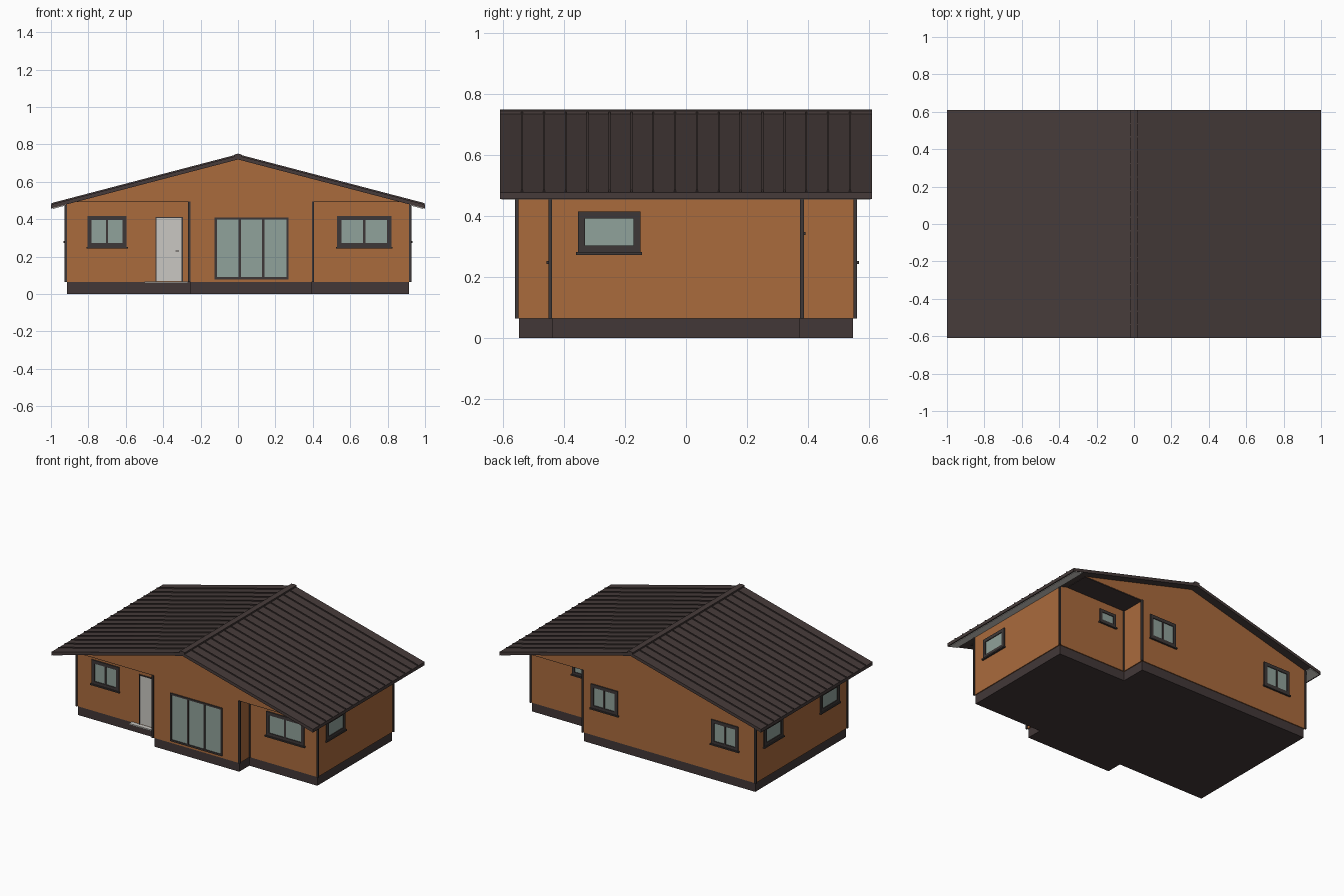
import bpy
import bmesh
from mathutils import Vector

if "Cube" in bpy.data.objects:
    bpy.data.objects.remove(bpy.data.objects["Cube"], do_unlink=True)


def material(name, rgb):
    m = bpy.data.materials.new(name)
    m.use_nodes = True
    m.diffuse_color = (*rgb, 1)
    m.node_tree.nodes["Principled BSDF"].inputs["Base Color"].default_value = (*rgb, 1)
    return m


ORANGE = material("orange render", (0.40, 0.145, 0.046))
ROOF = material("brown roof metal", (0.061, 0.044, 0.042))
BASE = material("dark brown plinth", (0.054, 0.039, 0.039))
TRIM = material("charcoal trim", (0.047, 0.039, 0.038))
GLASS = material("grey green glass", (0.28, 0.36, 0.325))
WHITE = material("off white", (0.59, 0.575, 0.54))


def finish(name, bm, mats):
    bmesh.ops.recalc_face_normals(bm, faces=bm.faces)
    mesh = bpy.data.meshes.new(name)
    bm.to_mesh(mesh)
    bm.free()
    for m in mats:
        mesh.materials.append(m)
    ob = bpy.data.objects.new(name, mesh)
    bpy.context.scene.collection.objects.link(ob)
    return ob


def prism(name, points, shift, mat):
    """Extrude a closed 3D outline along a vector."""
    bm = bmesh.new()
    face = bm.faces.new([bm.verts.new(p) for p in points])
    ext = bmesh.ops.extrude_face_region(bm, geom=[face], use_keep_orig=True)
    moved = [g for g in ext["geom"] if isinstance(g, bmesh.types.BMVert)]
    bmesh.ops.translate(bm, vec=shift, verts=moved)
    return finish(name, bm, [mat])


def add_box(bm, lo, hi, index=0, place=lambda p: p):
    verts = bmesh.ops.create_cube(bm, size=1)["verts"]
    for v in verts:
        v.co = place(Vector([lo[i] + (v.co[i] + 0.5) * (hi[i] - lo[i]) for i in range(3)]))
    for f in {f for v in verts for f in v.link_faces}:
        f.material_index = index


def box(name, lo, hi, mat):
    bm = bmesh.new()
    add_box(bm, lo, hi)
    return finish(name, bm, [mat])


# Shared sizes
HALF_X, FRONT, BACK = 0.92, -0.555, 0.555
FRONT_IN, BACK_IN = -0.445, 0.38
BAY_L, BAY_R = -0.26, 0.40
PLINTH, EAVE, SLOPE, PEAK = 0.063, 0.495, 0.262, 0.74
DEPTH = 0.61


def plan(d):
    """Footprint outline, inset by d."""
    w = HALF_X - d
    return [(-w, FRONT_IN + d), (BAY_L + d, FRONT_IN + d), (BAY_L + d, FRONT + d),
            (BAY_R - d, FRONT + d), (BAY_R - d, FRONT_IN + d), (w, FRONT_IN + d),
            (w, BACK_IN - d), (BAY_R - d, BACK_IN - d), (BAY_R - d, BACK - d), (-w, BACK - d)]


# Plinth, walls and gable block
prism("plinth", [(x, y, 0) for x, y in plan(0.006)], (0, 0, PLINTH), BASE)
prism("walls", [(x, y, PLINTH) for x, y in plan(0)], (0, 0, EAVE - PLINTH), ORANGE)
prism("gable", [(-0.88, FRONT, EAVE), (0.88, FRONT, EAVE), (0, FRONT, PEAK - 0.015)],
      (0, BACK - FRONT, 0), ORANGE)

# Dark ceilings over the recessed corners
for name, x0, x1, y0, y1 in [("front_right_ceiling", -0.86, BAY_L, FRONT, FRONT_IN),
                             ("front_left_ceiling", BAY_R, 0.86, FRONT, FRONT_IN),
                             ("back_left_ceiling", BAY_R, 0.86, BACK_IN, BACK)]:
    box(name, (x0, y0 + 0.002, EAVE - 0.004), (x1, y1 - 0.002, EAVE + 0.001), BASE)

# Corner strips
bm = bmesh.new()
for x, y in plan(-0.001):
    top = 0.475 if abs(x) > 0.9 else EAVE
    add_box(bm, (x - 0.006, y - 0.006, PLINTH), (x + 0.006, y + 0.006, top))
finish("corner_strips", bm, [TRIM])


# Roof slab, ridge cap and standing seams
def roof_z(x, drop=0.0):
    return PEAK - SLOPE * abs(x) - drop


outline = [(-1, 0), (0, 0), (1, 0), (1, 0.021), (0, 0.021), (-1, 0.021)]
prism("roof", [(x, -DEPTH, roof_z(x, d)) for x, d in outline], (0, 2 * DEPTH, 0), ROOF)
cap = [(-0.02, 0.002), (-0.02, -0.011), (0, -0.01), (0.02, -0.011), (0.02, 0.002)]
prism("ridge_cap", [(x, -DEPTH, roof_z(x, d)) for x, d in cap], (0, 2 * DEPTH, 0), ROOF)

bm = bmesh.new()
panels = 17
for side in (-1, 1):
    for i in range(1, panels):
        y = -DEPTH + 2 * DEPTH * i / panels
        add_box(bm, (0.015, y - 0.003, -0.002), (0.998, y + 0.003, 0.007), 0,
                lambda p: Vector((side * p.x, p.y, roof_z(p.x) + p.z)))
finish("roof_seams", bm, [ROOF])

# Fascia boards and pale eave linings
for side, name in ((-1, "right"), (1, "left")):
    box(name + "_fascia", (side * 0.992, -DEPTH, 0.456), (side * 1.0, DEPTH, 0.477), ROOF)
    lining = [(0.922, 0.019), (0.99, 0.019), (0.99, 0.026), (0.922, 0.026)]
    prism(name + "_eave_lining", [(side * x, -DEPTH + 0.005, roof_z(x, d)) for x, d in lining],
          (0, 2 * DEPTH - 0.01, 0), WHITE)


# Windows: u runs along the wall, depth points outward
def wall_frame(axis, offset, sign):
    if axis == "y":
        return lambda p: Vector((p.x, offset + sign * p.y, p.z))
    return lambda p: Vector((offset + sign * p.y, p.x, p.z))


def window(name, wall, u0, u1, z0, z1, bars=(), rim=0.023, sill=True, out=0.007):
    place = wall_frame(*wall)
    bm = bmesh.new()
    add_box(bm, (u0 + 0.003, -0.01, z0 + 0.003), (u1 - 0.003, 0.002, z1 - 0.003), 1, place)
    for a, b in ((u0, u0 + rim), (u1 - rim, u1)):
        add_box(bm, (a, -0.01, z0), (b, out, z1), 0, place)
    for a, b in ((z0, z0 + rim), (z1 - rim, z1)):
        add_box(bm, (u0 + rim, -0.01, a), (u1 - rim, out, b), 0, place)
    for u in bars:
        add_box(bm, (u - 0.006, -0.01, z0 + rim), (u + 0.006, out - 0.001, z1 - rim), 0, place)
    if sill:
        add_box(bm, (u0 - 0.006, -0.01, z0 - 0.007), (u1 + 0.006, 0.013, z0 + 0.002), 0, place)
    finish(name, bm, [TRIM, GLASS])


front_in = ("y", FRONT_IN, -1)
front = ("y", FRONT, -1)
back = ("y", BACK, 1)
left = ("x", HALF_X, 1)
right = ("x", -HALF_X, -1)

window("front_right_window", front_in, -0.805, -0.595, 0.25, 0.418, [-0.70])
window("front_left_window", front_in, 0.53, 0.82, 0.25, 0.418, [0.675])
window("sliding_doors", front, -0.125, 0.27, 0.078, 0.41, [0.01, 0.135], rim=0.012, sill=False)
window("back_left_window", back, 0.13, 0.335, 0.25, 0.418, [0.235])
window("back_right_window", back, -0.79, -0.585, 0.25, 0.418, [-0.69])
window("small_back_window", ("y", BACK_IN, 1), 0.47, 0.60, 0.345, 0.418 + 0.02, rim=0.02)
window("left_side_window", left, -0.355, -0.15, 0.28, 0.415)
window("right_side_front_window", right, -0.355, -0.15, 0.28, 0.415)
window("right_side_back_window", right, 0.26, 0.465, 0.28, 0.415)

# Entrance door with frame, handle and threshold
place = wall_frame(*front_in)
bm = bmesh.new()
add_box(bm, (-0.435, -0.01, 0.07), (-0.303, 0.003, 0.405), 1, place)
for lo_x, hi_x, lo_z, hi_z in [(-0.442, -0.435, 0.065, 0.411), (-0.303, -0.294, 0.065, 0.411),
                               (-0.435, -0.303, 0.405, 0.411)]:
    add_box(bm, (lo_x, -0.01, lo_z), (hi_x, 0.007, hi_z), 0, place)
add_box(bm, (-0.335, 0.003, 0.228), (-0.315, 0.01, 0.232), 0, place)
finish("entrance_door", bm, [TRIM, WHITE])
box("door_threshold", (-0.50, FRONT_IN - 0.03, 0.058), (-0.266, FRONT_IN, 0.067), WHITE)
